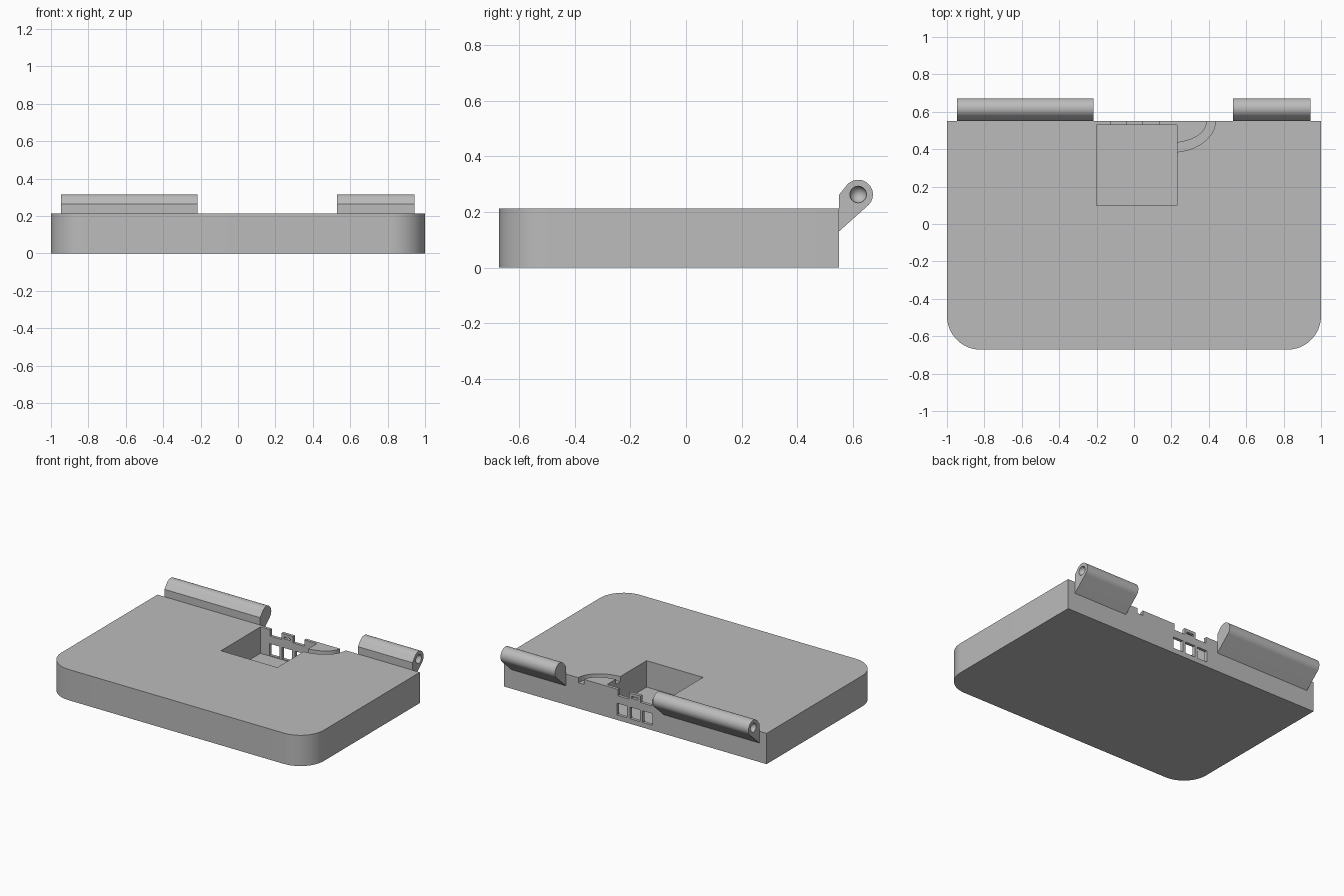
import bpy, bmesh, math
from mathutils import Matrix

if "Cube" in bpy.data.objects:
    bpy.data.objects.remove(bpy.data.objects["Cube"])

grey = bpy.data.materials.new("plain grey")
grey.use_nodes = True
grey.diffuse_color = (0.5, 0.5, 0.5, 1)
grey.node_tree.nodes["Principled BSDF"].inputs["Base Color"].default_value = (0.5, 0.5, 0.5, 1)

BACK, TOP = 0.551, 0.212


def add_object(name, bm):
    bmesh.ops.recalc_face_normals(bm, faces=bm.faces)
    mesh = bpy.data.meshes.new(name)
    bm.to_mesh(mesh)
    bm.free()
    mesh.materials.append(grey)
    obj = bpy.data.objects.new(name, mesh)
    bpy.context.collection.objects.link(obj)
    return obj


def extrude(name, points, direction):
    """Extrude a closed outline of 3D points along a vector."""
    bm = bmesh.new()
    face = bm.faces.new([bm.verts.new(p) for p in points])
    new = bmesh.ops.extrude_face_region(bm, geom=[face])["geom"]
    moved = [v for v in new if isinstance(v, bmesh.types.BMVert)]
    bmesh.ops.translate(bm, verts=moved, vec=direction)
    return add_object(name, bm)


def box(name, x0, x1, y0, y1, z0, z1):
    outline = [(x0, y0, z0), (x1, y0, z0), (x1, y1, z0), (x0, y1, z0)]
    return extrude(name, outline, (0, 0, z1 - z0))


def arc(cx, cy, rx, ry, start, end, steps):
    angles = [math.radians(start + (end - start) * i / steps) for i in range(steps + 1)]
    return [(cx + rx * math.cos(a), cy + ry * math.sin(a)) for a in angles]


def cut(obj, cutter):
    """Subtract the cutter, bake the result and discard the cutter."""
    mod = obj.modifiers.new("cut", "BOOLEAN")
    mod.operation, mod.solver, mod.object = "DIFFERENCE", "EXACT", cutter
    graph = bpy.context.evaluated_depsgraph_get()
    mesh = bpy.data.meshes.new_from_object(obj.evaluated_get(graph))
    obj.modifiers.clear()
    obj.data = mesh
    bpy.data.objects.remove(cutter)


def smooth(obj):
    bpy.ops.object.select_all(action="DESELECT")
    obj.select_set(True)
    bpy.context.view_layer.objects.active = obj
    bpy.ops.object.shade_smooth_by_angle(angle=math.radians(30))


# Base slab with two rounded front corners
R = 0.18
front = -0.672 + R
outline = [(1, BACK), (-1, BACK)]
outline += arc(-1 + R, front, R, R, 180, 270, 16) + arc(1 - R, front, R, R, 270, 360, 16)
base = extrude("base_tray", [(x, y, 0) for x, y in outline], (0, 0, TOP))

# Square pocket near the back edge
cut(base, box("pocket_cutter", -0.2, 0.23, 0.1, 0.53, 0.03, 0.3))

# Three windows through the thin back wall
MID = 0.004
for i in (-1, 0, 1):
    x = MID + i * 0.098
    cut(base, box("window_cutter", x - 0.038, x + 0.038, 0.5, 0.6, 0.035, 0.115))

# Two notches leaving a central tab, with a small slot through the tab
for s in (-1, 1):
    x = MID + s * 0.087
    cut(base, box("notch_cutter", x - 0.043, x + 0.043, 0.5, 0.6, 0.168, 0.3))
cut(base, box("slot_cutter", MID - 0.025, MID + 0.025, 0.5, 0.6, 0.178, 0.192))

# Curved cable channel from the pocket to the back edge
outer = arc(0.2, BACK, 0.235, 0.167, -90, 0, 24)
inner = arc(0.2, BACK, 0.19, 0.117, 0, -90, 24)
path = outer + [(0.435, 0.6), (0.39, 0.6)] + inner
cut(base, extrude("channel_cutter", [(x, y, TOP - 0.035) for x, y in path], (0, 0, 0.1)))
smooth(base)

# Hinge barrels: teardrop section with a round socket in the outer end
CY, CZ, HR = 0.619, 0.263, 0.053
profile = [(BACK, 0.131), *arc(CY, CZ, HR, HR, -49, 138, 32), (BACK, 0.263)]


def hinge(name, x0, x1, socket_x):
    obj = extrude(name, [(x0, y, z) for y, z in profile], (x1 - x0, 0, 0))
    bm = bmesh.new()
    turn = Matrix.Translation((socket_x, CY, CZ)) @ Matrix.Rotation(math.pi / 2, 4, "Y")
    bmesh.ops.create_uvsphere(bm, u_segments=32, v_segments=16, radius=0.03, matrix=turn)
    cut(obj, add_object("socket_cutter", bm))
    smooth(obj)


hinge("right_hinge_barrel", -0.947, -0.217, -0.947)
hinge("left_hinge_barrel", 0.528, 0.944, 0.944)
